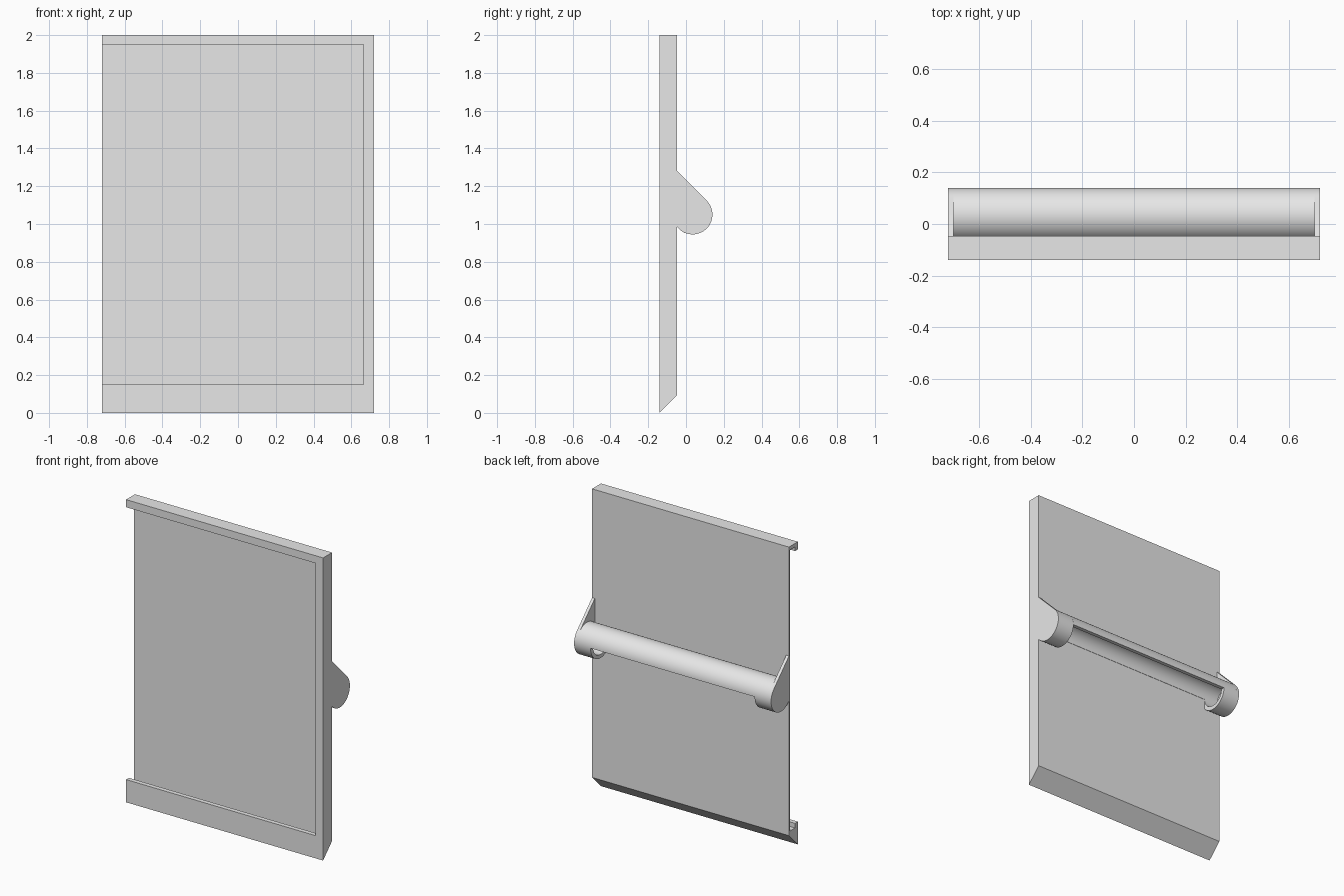
import bpy, bmesh, math
from mathutils import Vector

cube = bpy.data.objects.get("Cube")
if cube:
    bpy.data.objects.remove(cube, do_unlink=True)

HALF = 0.72                         # half width
FRONT, BACK = -0.14, -0.047         # panel faces in y
CY, CZ, R, WALL = 0.035, 1.05, 0.105, 0.025   # tube centre, radius, thickness

grey = bpy.data.materials.new("light grey")
grey.use_nodes = True
colour = (0.8, 0.8, 0.8, 1)
grey.diffuse_color = colour
grey.node_tree.nodes["Principled BSDF"].inputs["Base Color"].default_value = colour


def extrude_x(name, profile, x0, x1):
    """Solid from a (y, z) outline swept from x0 to x1."""
    bm = bmesh.new()
    face = bm.faces.new([bm.verts.new((x0, y, z)) for y, z in profile])
    moved = bmesh.ops.extrude_face_region(bm, geom=[face])["geom"]
    bmesh.ops.translate(bm, vec=Vector((x1 - x0, 0, 0)),
                        verts=[v for v in moved if isinstance(v, bmesh.types.BMVert)])
    bmesh.ops.recalc_face_normals(bm, faces=bm.faces)
    mesh = bpy.data.meshes.new(name)
    bm.to_mesh(mesh)
    bm.free()
    mesh.materials.append(grey)
    obj = bpy.data.objects.new(name, mesh)
    bpy.context.collection.objects.link(obj)
    return obj


def rect(y0, y1, z0, z1):
    return [(y0, z0), (y1, z0), (y1, z1), (y0, z1)]


def arc(radius, start, end, steps):
    """Points around the tube axis, angles in degrees from +y."""
    angles = [math.radians(start + (end - start) * i / steps) for i in range(steps + 1)]
    return [(CY + radius * math.cos(a), CZ + radius * math.sin(a)) for a in angles]


def cut(target, cutter):
    mod = target.modifiers.new("cut", 'BOOLEAN')
    mod.operation, mod.solver, mod.object = 'DIFFERENCE', 'EXACT', cutter
    cutter.hide_render = True
    bpy.context.view_layer.objects.active = target
    bpy.ops.object.modifier_apply(modifier=mod.name)
    bpy.data.objects.remove(cutter, do_unlink=True)


def smooth(obj):
    bpy.ops.object.select_all(action='DESELECT')
    obj.select_set(True)
    bpy.context.view_layer.objects.active = obj
    bpy.ops.object.shade_smooth_by_angle(angle=math.radians(30))


# Frame with a bevelled foot, a front opening and a wider slot behind its lips
frame = extrude_x("frame", [(FRONT, 0), (BACK, 0.093), (BACK, 2), (FRONT, 2)], -HALF, HALF)
cut(frame, extrude_x("opening_cutter", rect(-0.2, -0.08, 0.15, 1.95), -0.8, 0.665))
cut(frame, extrude_x("slot_cutter", rect(-0.11, -0.059, 0.12, 1.977), -0.8, 0.697))

# Half tube across the back, open underneath
half_tube = extrude_x("half_tube", arc(R, 0, 180, 32) + arc(R - WALL, 180, 0, 32), -0.6, 0.6)
cut(half_tube, extrude_x("tube_trim_cutter", rect(-0.2, BACK, 0.8, 1.3), -0.8, 0.8))
smooth(half_tube)

# End cups: short full tube closed by a bracket plate
for side, name in ((-1, "right"), (1, "left")):
    cup = extrude_x(name + "_cup", arc(R, 0, 354, 59), side * 0.6, side * 0.7)
    cut(cup, extrude_x("bore_cutter", arc(R - WALL, 0, 354, 59), side * 0.5, side * 0.8))
    cut(cup, extrude_x("cup_trim_cutter", rect(-0.2, BACK, 0.8, 1.3), -0.8, 0.8))
    smooth(cup)
    low = -180 + math.degrees(math.acos((CY - BACK) / R))
    top = CZ + R * math.sqrt(2) + CY - BACK
    plate = extrude_x(name + "_bracket", [(BACK, top)] + arc(R, 45, low, 36),
                      side * 0.7, side * HALF)
    smooth(plate)
